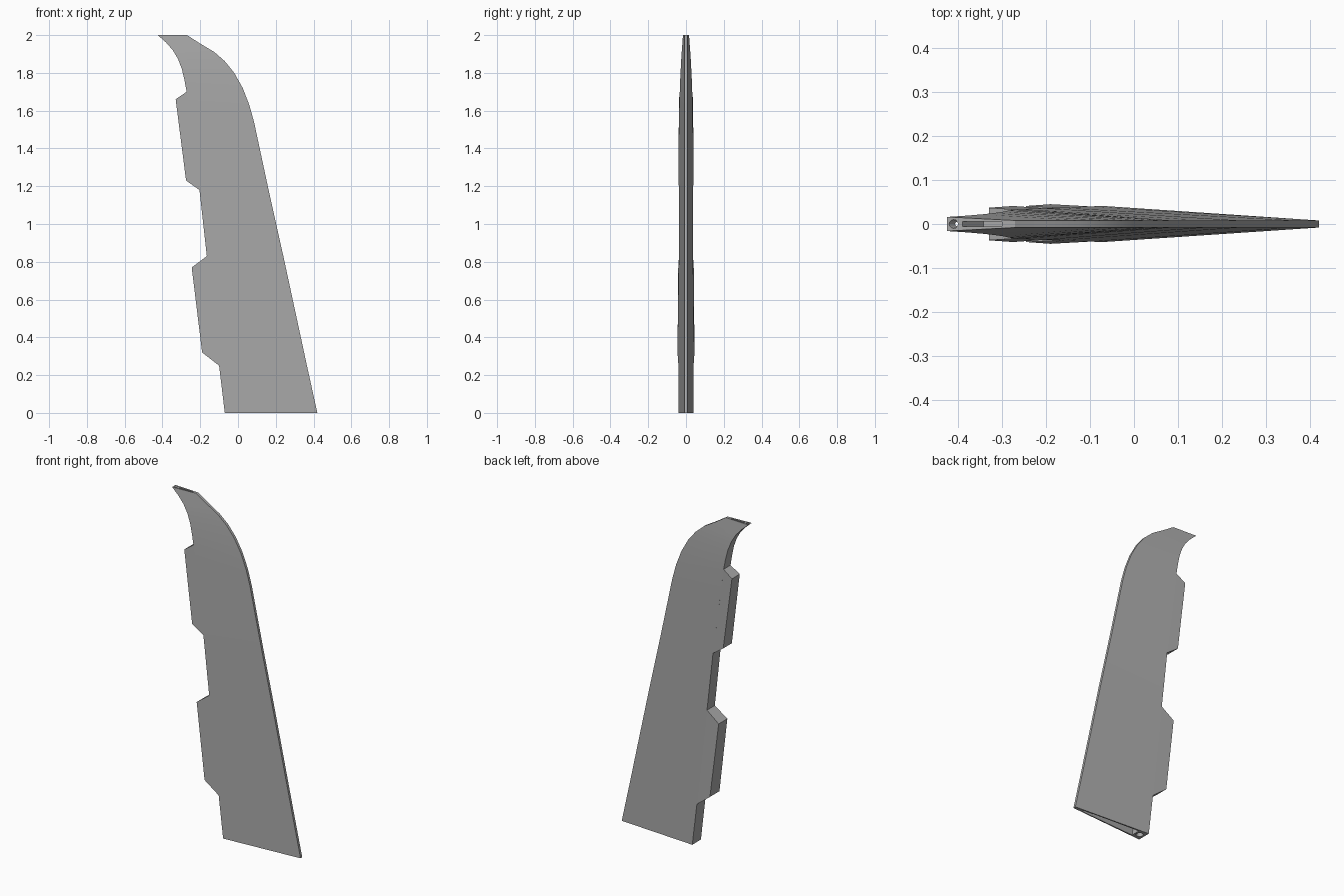
import bpy, bmesh, math

old = bpy.data.objects.get("Cube")
if old:
    bpy.data.objects.remove(old, do_unlink=True)

grey = bpy.data.materials.new("steel grey")
grey.use_nodes = True
colour = (0.4, 0.4, 0.4, 1)
grey.diffuse_color = colour
grey.node_tree.nodes["Principled BSDF"].inputs["Base Color"].default_value = colour


def make(name, bm):
    bmesh.ops.recalc_face_normals(bm, faces=bm.faces)
    mesh = bpy.data.meshes.new(name)
    bm.to_mesh(mesh)
    bm.free()
    mesh.materials.append(grey)
    obj = bpy.data.objects.new(name, mesh)
    bpy.context.collection.objects.link(obj)
    return obj


def loft(name, rings):
    """Skin a stack of rings with equal point counts and cap both ends."""
    bm = bmesh.new()
    loops = [[bm.verts.new(p) for p in ring] for ring in rings]
    n = len(loops[0])
    for a, b in zip(loops, loops[1:]):
        for i in range(n):
            j = (i + 1) % n
            bm.faces.new((a[i], a[j], b[j], b[i]))
    bm.faces.new(loops[0][::-1])
    bm.faces.new(loops[-1])
    return make(name, bm)


def section(back, front, z_back, z_front, t_back, t_front):
    return [(back, -t_back, z_back), (front, -t_front, z_front),
            (front, t_front, z_front), (back, t_back, z_back)]


# Blade rows: rear x, front x, rear z, front z, rear half thickness
rows = [(-0.07, 0.42, 0, 0, 0.041), (-0.10, 0.365, 0.25, 0.25, 0.04),
        (-0.165, 0.24, 0.83, 0.83, 0.037), (-0.204, 0.162, 1.18, 1.18, 0.036),
        (-0.257, 0.085, 1.58, 1.54, 0.034), (-0.272, 0.06, 1.70, 1.63, 0.033),
        (-0.283, 0.025, 1.76, 1.72, 0.031), (-0.297, -0.02, 1.82, 1.80, 0.028),
        (-0.318, -0.07, 1.875, 1.862, 0.025), (-0.345, -0.125, 1.92, 1.91, 0.022),
        (-0.38, -0.20, 1.96, 1.955, 0.019), (-0.425, -0.27, 2, 2, 0.016)]
blade = loft("blade", [section(b, f, zb, zf, t, 0.008) for b, f, zb, zf, t in rows])

# Two raised tabs on the rear edge
tabs = [("lower_tab", (-0.10, 0.25), (-0.19, 0.32), (-0.245, 0.77), (-0.165, 0.83), 0.04, 0.037),
        ("upper_tab", (-0.204, 1.18), (-0.275, 1.23), (-0.33, 1.66), (-0.272, 1.70), 0.036, 0.033)]
parts = [blade]
for name, root0, tip0, tip1, root1, t0, t1 in tabs:
    parts.append(loft(name, [section(tip0[0], root0[0], tip0[1], root0[1], t0 + 0.005, t0),
                             section(tip1[0], root1[0], tip1[1], root1[1], t1 + 0.004, t1)]))


# Sockets sunk into both ends, leaning along the blade
def socket(name, outline, z, depth, lean):
    ends = (-0.02 * math.copysign(1, depth), depth)
    cutter = loft(name, [[(x + lean * d, y, z + d) for x, y in outline] for d in ends])
    cutter.hide_render = True
    cutter.hide_viewport = True
    cut = blade.modifiers.new(name, "BOOLEAN")
    cut.operation = "DIFFERENCE"
    cut.solver = "EXACT"
    cut.object = cutter


def circle(x, r, n=12):
    return [(x + r * math.cos(k * math.tau / n), r * math.sin(k * math.tau / n)) for k in range(n)]


def slot(x0, x1, h0, h1):
    return [(x0, -h0), (x1, -h1), (x1, h1), (x0, h0)]


socket("top_pin_socket", circle(-0.41, 0.01), 2, -0.06, -0.8)
socket("top_slot_socket", slot(-0.39, -0.30, 0.006, 0.005), 2, -0.06, -0.8)
socket("base_pin_socket", circle(-0.04, 0.02), 0, 0.2, -0.118)
socket("base_slot_socket", slot(-0.01, 0.36, 0.028, 0.007), 0, 0.2, -0.16)

for part in parts:
    bpy.ops.object.select_all(action="DESELECT")
    part.select_set(True)
    bpy.context.view_layer.objects.active = part
    bpy.ops.object.shade_smooth_by_angle(angle=math.radians(30))
